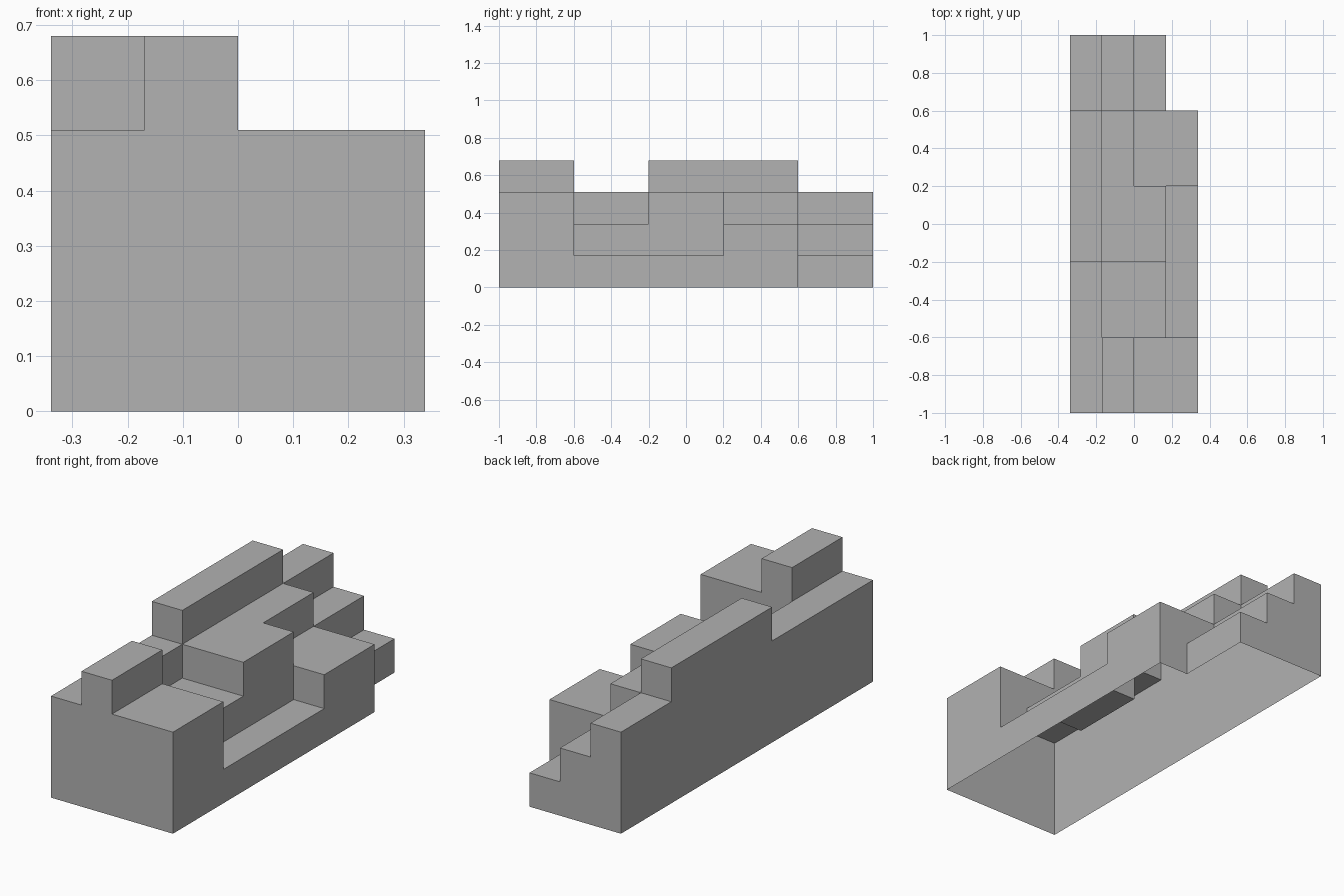
import bpy
import bmesh

default = bpy.data.objects.get("Cube")
if default:
    bpy.data.objects.remove(default, do_unlink=True)

# Cell size along each axis
SX, SY, SZ = 0.1694, 0.4, 0.17

# Step heights in cells: rows run front to back, columns run from -x to +x
LEVELS = [
    (3, 4, 3, 3),
    (3, 2, 2, 1),
    (4, 3, 3, 1),
    (4, 3, 2, 2),
    (3, 2, 1, 0),
]

stone = bpy.data.materials.new("plain grey")
stone.use_nodes = True
grey = (0.445, 0.445, 0.445, 1)
stone.diffuse_color = grey
stone.node_tree.nodes["Principled BSDF"].inputs["Base Color"].default_value = grey


def level(i, j):
    inside = 0 <= j < len(LEVELS) and 0 <= i < len(LEVELS[0])
    return LEVELS[j][i] if inside else 0


def quad(bm, corners):
    bm.faces.new([bm.verts.new(((i - 2) * SX, (j - 2.5) * SY, k * SZ))
                  for i, j, k in corners])


def add_cell(bm, i, j):
    top = level(i, j)
    ring = [(i, j), (i + 1, j), (i + 1, j + 1), (i, j + 1)]
    # Tread
    if top:
        quad(bm, [(*p, top) for p in ring])
    # Risers down to each lower neighbour
    for n, (di, dj) in enumerate([(0, -1), (1, 0), (0, 1), (-1, 0)]):
        a, b = ring[n], ring[(n + 1) % 4]
        for k in range(level(i + di, j + dj), top):
            quad(bm, [(*a, k), (*b, k), (*b, k + 1), (*a, k + 1)])


# Stepped block, a shell open underneath
bm = bmesh.new()
for j, row in enumerate(LEVELS):
    for i in range(len(row)):
        add_cell(bm, i, j)
bmesh.ops.remove_doubles(bm, verts=bm.verts, dist=0.001)
bmesh.ops.dissolve_limit(bm, angle_limit=0.02, verts=bm.verts, edges=bm.edges)

mesh = bpy.data.meshes.new("stepped_block")
bm.to_mesh(mesh)
bm.free()
mesh.materials.append(stone)
block = bpy.data.objects.new("stepped_block", mesh)
bpy.context.collection.objects.link(block)
